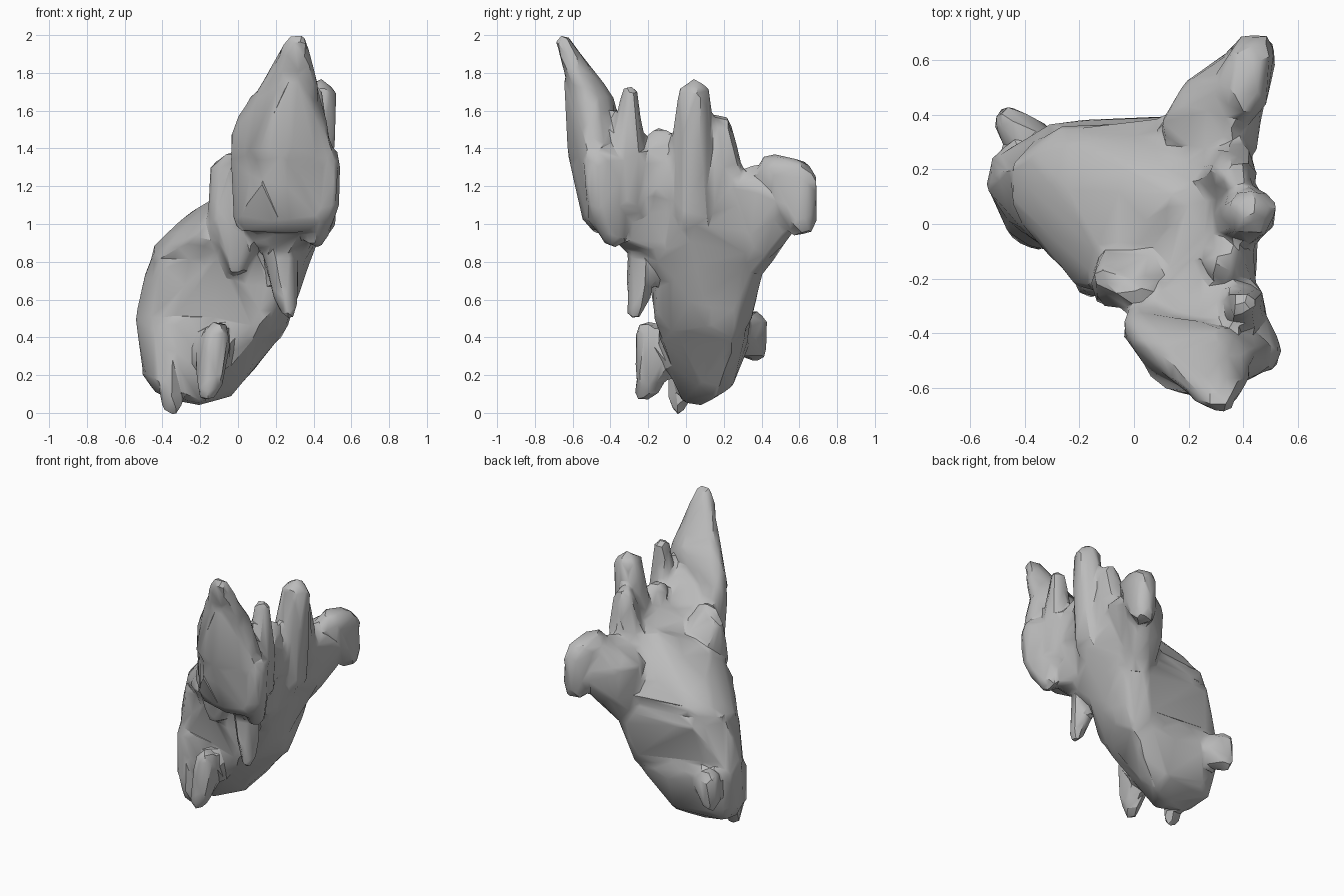
import bpy
import bmesh
import random
from mathutils import Vector, Euler

random.seed(4)
default = bpy.data.objects.get("Cube")
if default:
    bpy.data.objects.remove(default, do_unlink=True)

stone = bpy.data.materials.new("grey stone")
stone.use_nodes = True
stone.diffuse_color = (0.5, 0.5, 0.5, 1)
stone.node_tree.nodes["Principled BSDF"].inputs["Base Color"].default_value = stone.diffuse_color

parts = []


def chunk(name, *knobs):
    """Faceted lump: the hull of several knobs (x, y, z, radius in hundredths)."""
    bm = bmesh.new()
    for x, y, z, radius in knobs:
        ball = bmesh.ops.create_icosphere(bm, subdivisions=1, radius=radius / 100)
        turn = Euler([random.uniform(0, 3) for axis in "xyz"]).to_matrix()
        for vert in ball["verts"]:
            vert.co = turn @ vert.co + Vector((x, y, z)) / 100
    hull = bmesh.ops.convex_hull(bm, input=bm.verts[:])
    loose = {g for g in hull["geom_interior"] + hull["geom_unused"]
             if isinstance(g, bmesh.types.BMVert)}
    bmesh.ops.delete(bm, geom=list(loose), context="VERTS")
    bmesh.ops.recalc_face_normals(bm, faces=bm.faces[:])
    mesh = bpy.data.meshes.new(name)
    bm.to_mesh(mesh)
    bm.free()
    part = bpy.data.objects.new(name, mesh)
    bpy.context.collection.objects.link(part)
    parts.append(part)


# Leaning trunk: rounded foot, broad belly and sloping shoulder
chunk("trunk_foot", (-22, 5, 14, 11), (-38, 4, 20, 11), (-8, 14, 18, 11),
      (-40, 16, 22, 11), (-44, 17, 49, 11), (-37, 1, 44, 10), (14, 20, 48, 13),
      (6, -4, 48, 12), (-32, 25, 42, 10), (-6, 22, 38, 11))
chunk("trunk_belly", (-44, 17, 49, 11), (14, 20, 50, 15), (9, -6, 52, 12),
      (-37, 17, 80, 10), (-28, 28, 82, 9), (-8, -12, 82, 10), (-36, 3, 50, 9),
      (-34, 3, 76, 9), (24, -4, 78, 11), (22, 30, 78, 12), (-4, 27, 88, 9))
chunk("shoulder", (-35, 20, 86, 10), (-36, 9, 82, 10), (-27, -1, 85, 9),
      (-14, -17, 93, 9), (-22, 28, 92, 9), (28, -6, 88, 10), (25, 28, 92, 12),
      (-2, 25, 101, 10), (-22, 12, 99, 8), (-6, -15, 108, 9), (18, 10, 121, 9))

# Upright wall carrying the prongs
chunk("wall", (18, 8, 60, 12), (27, -16, 88, 10), (27, 32, 92, 13),
      (34, 24, 120, 10), (36, 6, 128, 9), (35, -12, 134, 9), (37, 4, 98, 9),
      (14, 20, 112, 9), (14, -16, 116, 9), (27, 8, 76, 10))
chunk("wall_front", (31, -30, 97, 11), (37, -27, 134, 9), (35, -10, 136, 9),
      (30, -8, 90, 9), (12, -24, 96, 10), (14, -28, 126, 9))
chunk("front_rib", (-1, -23, 78, 6), (-8, -23, 100, 8), (-9, -20, 129, 6),
      (1, -25, 133, 7), (10, -16, 112, 10), (-6, -12, 102, 9))
chunk("saddle", (8, -33, 130, 9), (34, -36, 144, 9), (26, -42, 148, 9),
      (12, -22, 112, 9), (30, -20, 132, 9), (8, -34, 104, 9))

# Tall blade at the front
chunk("blade_base", (5, -39, 103, 8), (24, -46, 104, 9), (42, -44, 104, 8),
      (3, -38, 143, 8), (22, -54, 138, 9), (42, -48, 140, 9), (20, -36, 128, 9),
      (14, -49, 124, 9))
chunk("blade_middle", (3, -39, 146, 8), (24, -54, 138, 10), (43, -48, 137, 9),
      (12, -47, 164, 7), (36, -50, 165, 8), (28, -59, 178, 6), (13, -52, 140, 8),
      (32, -45, 162, 8))
chunk("blade_tip", (14, -49, 165, 7), (36, -51, 165, 8), (23, -57, 180, 6),
      (36, -58, 180, 5), (29, -65, 196, 4), (33, -65, 196, 4), (32, -45, 164, 7))
chunk("blade_side_lobe", (47, -46, 110, 7), (47, -47, 134, 8), (41, -38, 94, 7),
      (40, -36, 132, 9))

# Row of prongs along the upper wall
chunk("prong_front", (37, -30, 112, 12), (40, -31, 140, 9), (40, -30, 169, 5))
chunk("prong_small", (34, -14, 118, 13), (33, -14, 144, 8))
chunk("prong_tall", (37, 3, 108, 13), (41, 3, 142, 11), (43, 4, 167, 10),
      (30, 3, 90, 10))
chunk("prong_back", (33, 14, 112, 13), (36, 20, 132, 10), (36, 18, 152, 7))

# Arm reaching backwards, ending in a drooping knob
chunk("back_arm", (24, 32, 80, 11), (34, 28, 118, 11), (35, 46, 124, 9),
      (28, 45, 97, 11), (40, 56, 110, 10), (18, 36, 112, 9), (24, 48, 114, 7))
chunk("back_knob", (41, 57, 127, 9), (44, 61, 102, 9), (44, 62, 124, 8),
      (40, 46, 129, 9))

# Small spikes hanging from the underside and foot
chunk("brow_spike", (22, -22, 86, 10), (25, -25, 64, 7), (27, -27, 53, 4))
chunk("foot_spike_front", (-15, -20, 15, 7), (-11, -20, 42, 7), (-17, -23, 10, 4),
      (-14, -8, 34, 9))
chunk("foot_spike_side", (-35, -4, 4, 5), (-37, -3, 18, 7), (-36, 0, 32, 9))
chunk("foot_spike_back", (-46, 37, 33, 6), (-46, 37, 48, 6), (-36, 26, 42, 11))

# Merge everything into one weathered, faceted rock
bpy.ops.object.select_all(action="DESELECT")
for part in parts:
    part.select_set(True)
rock = parts[0]
bpy.context.view_layer.objects.active = rock
bpy.ops.object.join()
rock.name = rock.data.name = "jagged_rock"

fuse = rock.modifiers.new("fuse", "REMESH")
fuse.mode = "VOXEL"
fuse.voxel_size = 0.022
soften = rock.modifiers.new("soften", "SMOOTH")
soften.factor = 0.5
soften.iterations = 3
facet = rock.modifiers.new("facet", "DECIMATE")
facet.ratio = 0.06
for step in ("fuse", "soften", "facet"):
    bpy.ops.object.modifier_apply(modifier=step)

# Chip the surface slightly so the facets look irregular
for vert in rock.data.vertices:
    vert.co += vert.normal * random.uniform(-0.004, 0.009)

rock.data.materials.clear()
rock.data.materials.append(stone)
bpy.ops.object.shade_smooth_by_angle(angle=0.6)
